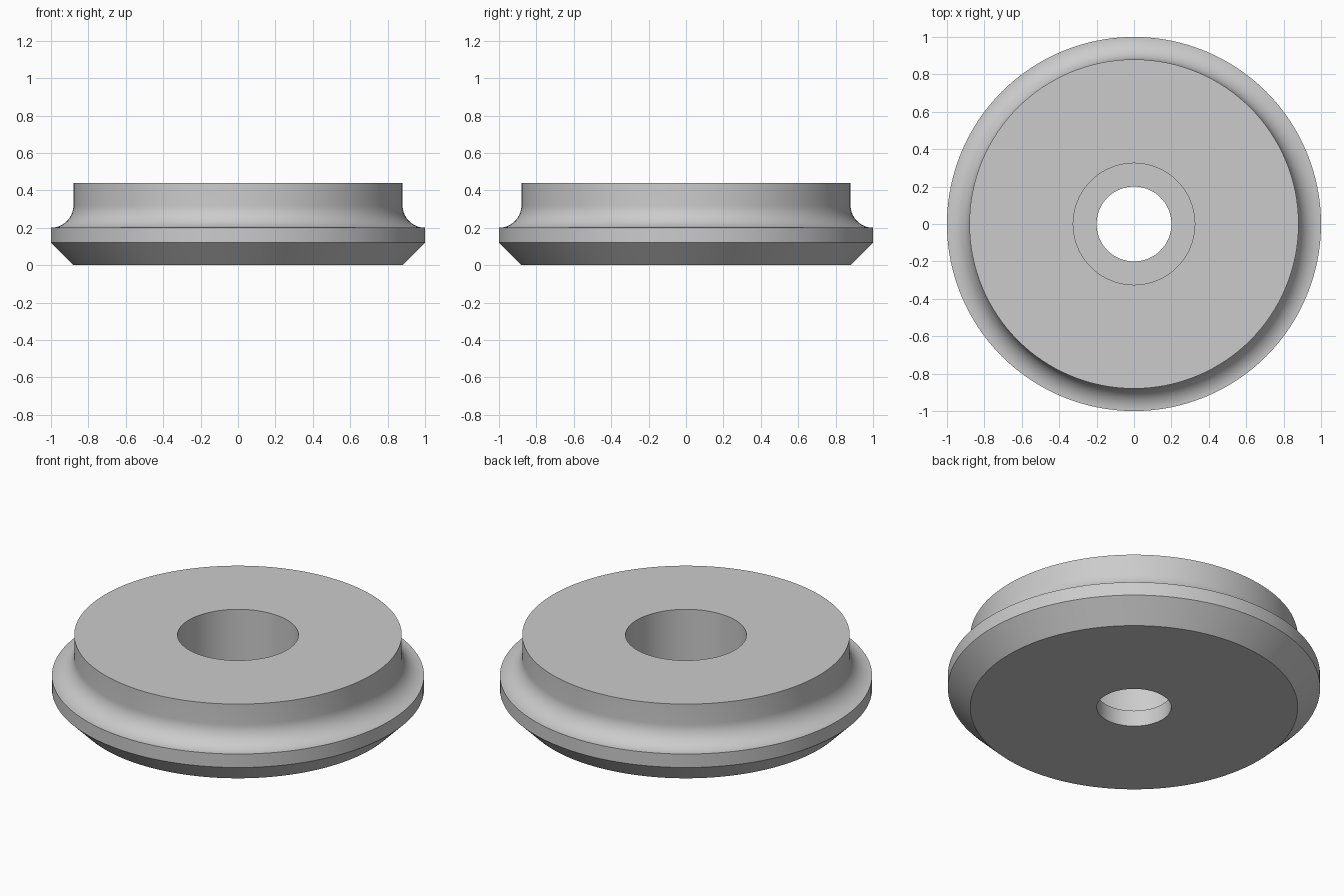
import bpy
import bmesh
from math import cos, sin, pi, radians

cube = bpy.data.objects.get("Cube")
if cube:
    bpy.data.objects.remove(cube, do_unlink=True)

SEGMENTS = 128
HEIGHT, RIM, NECK, FILLET = 0.44, 1.0, 0.88, 0.12
BORE, COUNTERBORE, LEDGE = 0.2, 0.325, 0.095

# Plain grey metal
grey = bpy.data.materials.new("grey metal")
colour = (0.6, 0.6, 0.6, 1)
grey.diffuse_color = colour
grey.use_nodes = True
grey.node_tree.nodes["Principled BSDF"].inputs["Base Color"].default_value = colour

# Concave quarter-round between the rim and the neck
fillet = []
for i in range(17):
    a = pi / 2 * i / 16
    fillet.append((RIM - FILLET * sin(a), 0.32 - FILLET * cos(a)))

# Closed cross-section: underside, chamfer, rim, fillet, neck, stepped bore
profile = [(BORE, 0), (NECK, 0), (RIM, 0.12), *fillet, (NECK, HEIGHT),
           (COUNTERBORE, HEIGHT), (COUNTERBORE, LEDGE), (BORE, LEDGE)]

# Revolve the section about the vertical axis
bm = bmesh.new()
rings = []
for k in range(SEGMENTS):
    t = 2 * pi * k / SEGMENTS
    rings.append([bm.verts.new((r * cos(t), r * sin(t), z)) for r, z in profile])
for k in range(SEGMENTS):
    here, there = rings[k], rings[(k + 1) % SEGMENTS]
    for j in range(len(profile)):
        n = (j + 1) % len(profile)
        bm.faces.new((here[j], there[j], there[n], here[n]))
bmesh.ops.recalc_face_normals(bm, faces=bm.faces)

mesh = bpy.data.meshes.new("stepped_disc")
bm.to_mesh(mesh)
bm.free()
mesh.materials.append(grey)
disc = bpy.data.objects.new("stepped_disc", mesh)
bpy.context.collection.objects.link(disc)

# Smooth curved surfaces, crisp edges
bpy.ops.object.select_all(action='DESELECT')
disc.select_set(True)
bpy.context.view_layer.objects.active = disc
bpy.ops.object.shade_smooth_by_angle(angle=radians(30))
